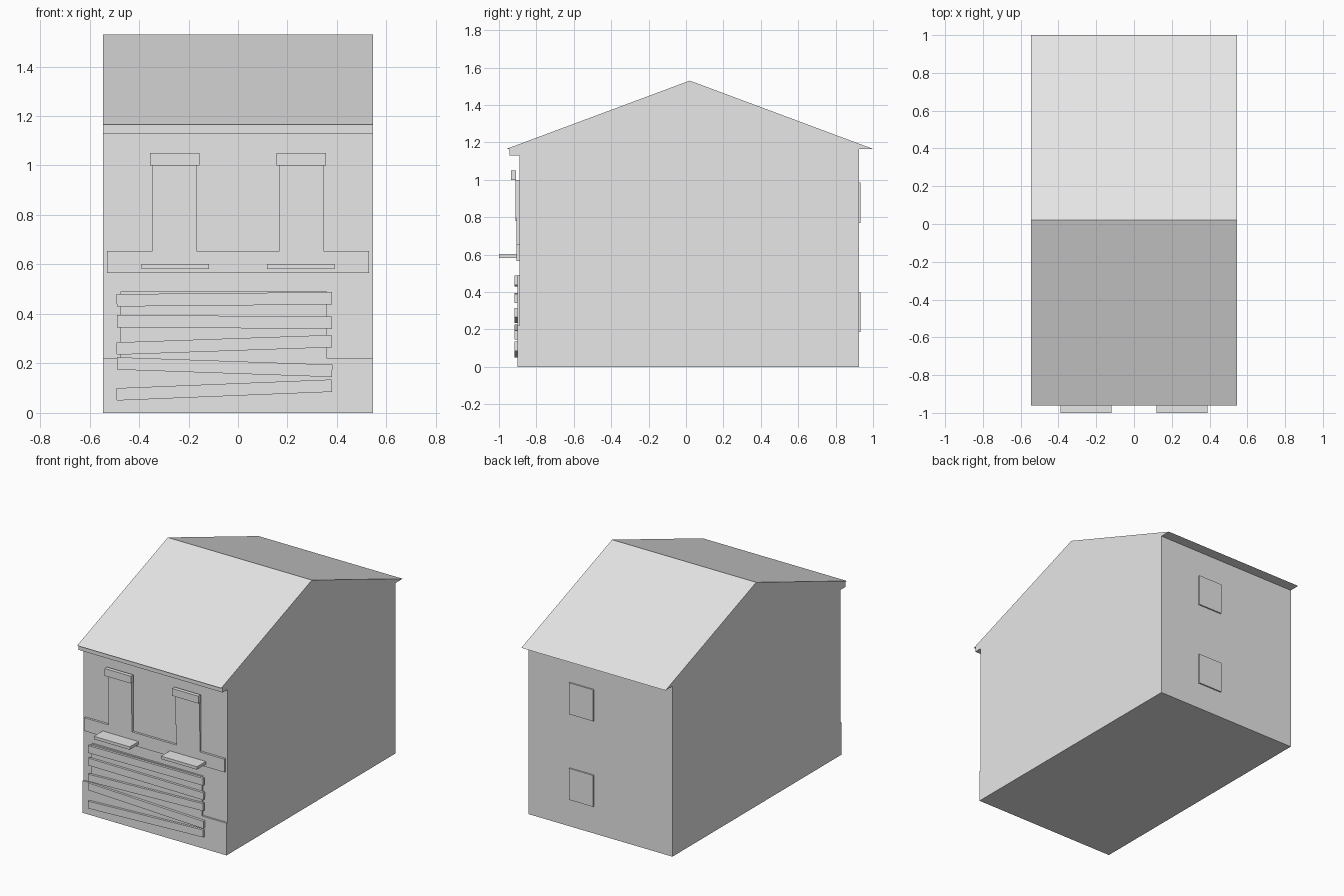
import bpy
import bmesh
import math
from mathutils import Vector

cube = bpy.data.objects.get("Cube")
if cube:
    bpy.data.objects.remove(cube, do_unlink=True)

grey = bpy.data.materials.new("plain_grey")
grey.use_nodes = True
grey.diffuse_color = (0.8, 0.8, 0.8, 1)
grey.node_tree.nodes["Principled BSDF"].inputs["Base Color"].default_value = (0.8, 0.8, 0.8, 1)


def extrude(name, points, offset):
    """Solid made by sweeping a planar outline along an offset."""
    bm = bmesh.new()
    face = bm.faces.new([bm.verts.new(p) for p in points])
    swept = bmesh.ops.extrude_face_region(bm, geom=[face])["geom"]
    moved = [v for v in swept if isinstance(v, bmesh.types.BMVert)]
    bmesh.ops.translate(bm, verts=moved, vec=Vector(offset))
    bmesh.ops.recalc_face_normals(bm, faces=bm.faces)
    mesh = bpy.data.meshes.new(name)
    bm.to_mesh(mesh)
    bm.free()
    mesh.materials.append(grey)
    obj = bpy.data.objects.new(name, mesh)
    bpy.context.scene.collection.objects.link(obj)
    return obj


def facade(name, outline, y_front, y_back):
    """Panel with an outline in x and z, facing the front or the back."""
    return extrude(name, [(x, y_front, z) for x, z in outline], (0, y_back - y_front, 0))


def rect(x0, x1, z0, z1):
    return [(x0, z0), (x1, z0), (x1, z1), (x0, z1)]


HALF = 0.545    # half width of the house
FRONT = -0.89   # front wall
BACK = 0.925    # back wall
EAVE = 1.165

# House shell: walls and overhanging gable roof share one side profile
profile = [(FRONT, 0), (BACK, 0), (BACK, EAVE), (1.0, EAVE), (0.02, 1.53),
           (-0.96, EAVE), (FRONT, EAVE)]
extrude("house_shell", [(-HALF, y, z) for y, z in profile], (2 * HALF, 0, 0))

# Gutter board under the front eave
facade("gutter_board", rect(-HALF, HALF, 1.13, EAVE), -0.945, FRONT)

# Low plinth with the boarded shop front rising from it
facade("shop_front", [(-HALF, 0), (HALF, 0), (HALF, 0.22), (0.36, 0.22), (0.36, 0.49),
                      (-0.475, 0.49), (-0.475, 0.22), (-HALF, 0.22)], -0.902, FRONT)

# Band across the facade, joined to both window strips
half_band = [(0.53, 0.565), (0.53, 0.655), (0.345, 0.655), (0.345, 1.0),
             (0.167, 1.0), (0.167, 0.655)]
facade("facade_band", half_band + [(-x, z) for x, z in reversed(half_band)], -0.905, FRONT)

# Upper windows with lintels and small ledges
for side, sign, sill in (("left", 1, 0.795), ("right", -1, 0.78)):
    def span(a, b):
        return sorted((sign * a, sign * b))
    facade("window_pane_" + side, rect(*span(0.167, 0.345), sill, 1.0), -0.911, -0.905)
    facade("lintel_" + side, rect(*span(0.155, 0.355), 1.0, 1.05), -0.935, -0.909)
    facade("ledge_" + side, rect(*span(0.118, 0.39), 0.582, 0.602), -1.0, -0.905)

# Crooked planks nailed over the shop front: bottom height at each end
planks = [(0.43, 0.438), (0.345, 0.34), (0.235, 0.265), (0.175, 0.145), (0.05, 0.085)]
for i, (z0, z1) in enumerate(planks):
    tilt = math.atan2(z1 - z0, 0.87)
    dx, dz = -0.05 * math.sin(tilt), 0.05 * math.cos(tilt)
    facade("plank_%d" % (i + 1),
           [(-0.49, z0), (0.38, z1), (0.38 + dx, z1 + dz), (-0.49 + dx, z0 + dz)],
           -0.918, -0.902)

# Two stacked windows on the back wall
for name, z in (("back_window_lower", 0.185), ("back_window_upper", 0.77)):
    facade(name, rect(0.048, 0.232, z, z + 0.215), 0.934, BACK)
